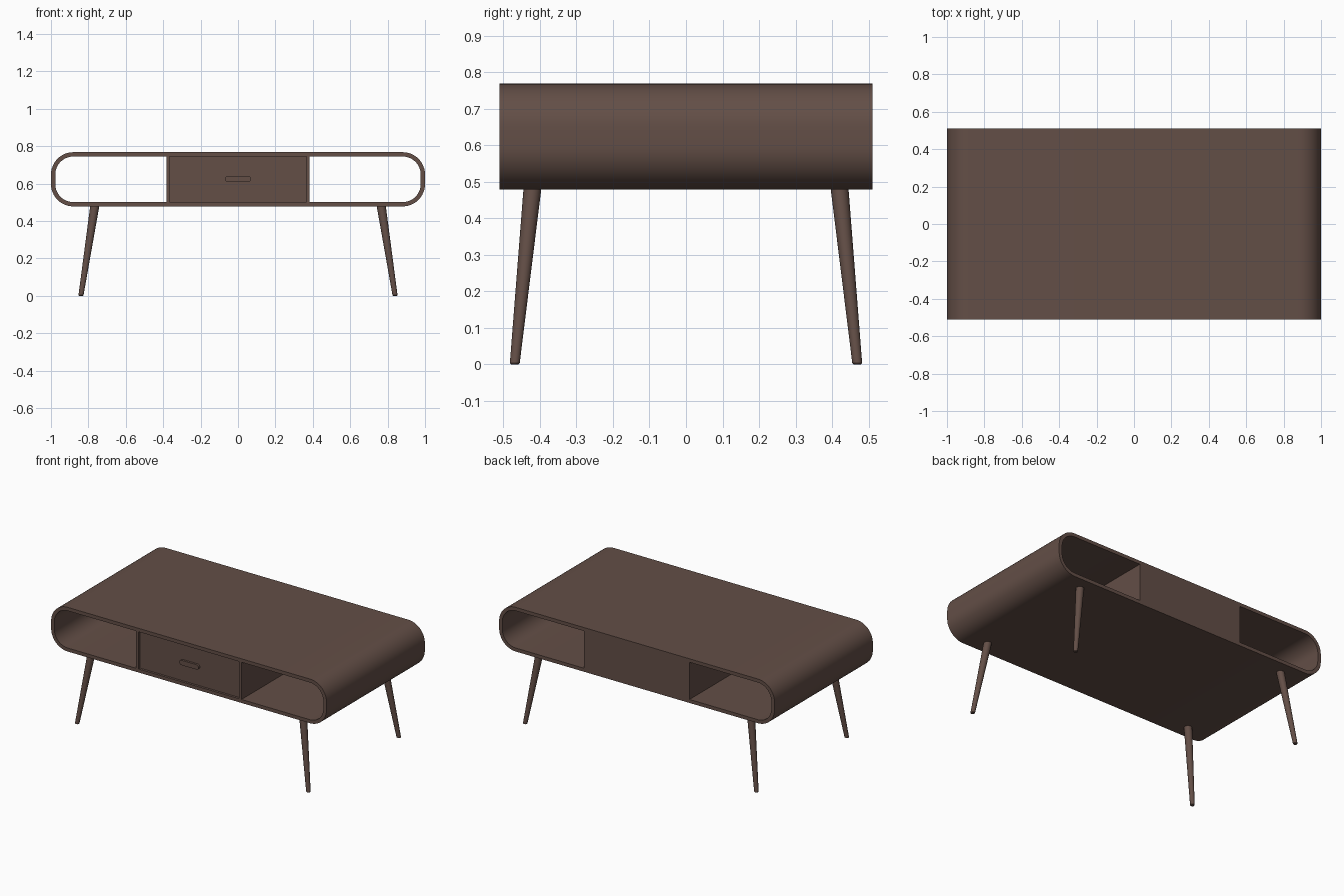
import bpy, bmesh, math
from mathutils import Vector

if "Cube" in bpy.data.objects:
    bpy.data.objects.remove(bpy.data.objects["Cube"])

wood = bpy.data.materials.new("dark brown wood")
wood.diffuse_color = (0.125, 0.077, 0.062, 1)
wood.use_nodes = True
wood.node_tree.nodes["Principled BSDF"].inputs["Base Color"].default_value = wood.diffuse_color

DEPTH = 0.51            # half depth
Z0, Z1 = 0.478, 0.768   # shell bottom and top
T = 0.023               # board thickness
ZC = (Z0 + Z1) / 2


def finish(name, bm, smooth=True):
    bmesh.ops.recalc_face_normals(bm, faces=bm.faces)
    me = bpy.data.meshes.new(name)
    bm.to_mesh(me)
    bm.free()
    ob = bpy.data.objects.new(name, me)
    bpy.context.collection.objects.link(ob)
    me.materials.append(wood)
    if smooth:
        bpy.ops.object.select_all(action='DESELECT')
        ob.select_set(True)
        bpy.context.view_layer.objects.active = ob
        bpy.ops.object.shade_smooth_by_angle(angle=math.radians(35))
    return ob


def rounded_rect(hx, hz, r, n):
    """Outline of a rounded rectangle in x and z, counter-clockwise."""
    pts = []
    for k, (sx, sz) in enumerate([(1, 1), (-1, 1), (-1, -1), (1, -1)]):
        for i in range(n + 1):
            a = math.pi / 2 * (k + i / n)
            pts.append((sx * (hx - r) + r * math.cos(a), sz * (hz - r) + r * math.sin(a)))
    return pts


def box(name, x0, x1, y0, y1, z0, z1):
    bm = bmesh.new()
    bmesh.ops.create_cube(bm, size=1)
    for v in bm.verts:
        v.co = Vector(((x0 + x1) / 2 + v.co.x * (x1 - x0),
                       (y0 + y1) / 2 + v.co.y * (y1 - y0),
                       (z0 + z1) / 2 + v.co.z * (z1 - z0)))
    return finish(name, bm, False)


# Shell: rounded tube open at front and back
bm = bmesh.new()
R, H = 0.12, (Z1 - Z0) / 2
outer = rounded_rect(1, H, R, 12)
inner = rounded_rect(1 - T, H - T, R - T, 12)
rings = [[bm.verts.new((x, y, ZC + z)) for x, z in prof]
         for prof, y in ((outer, -DEPTH), (outer, DEPTH), (inner, DEPTH), (inner, -DEPTH))]
n = len(outer)
for k in range(4):
    a, b = rings[k], rings[(k + 1) % 4]
    for i in range(n):
        j = (i + 1) % n
        bm.faces.new((a[i], a[j], b[j], b[i]))
finish("cabinet_shell", bm)

# Central drawer compartment: dividers, flush back, slightly recessed drawer
zi0, zi1 = Z0 + T, Z1 - T
X = 0.383
for side, s in (("left", -1), ("right", 1)):
    xa, xb = sorted((s * X, s * (X - 0.018)))
    box(side + "_divider", xa, xb, -DEPTH, DEPTH, zi0, zi1)
XI = X - 0.018
box("back_panel", -XI, XI, DEPTH - 0.02, DEPTH, zi0, zi1)
FRONT = -DEPTH + 0.015
box("drawer_front", -XI, XI, FRONT, FRONT + 0.02, zi0, zi1)

# Drawer pull: small rounded bar
bm = bmesh.new()
f = bm.faces.new([bm.verts.new((x, FRONT + 0.005, 0.625 + z))
                  for x, z in rounded_rect(0.07, 0.016, 0.0155, 6)])
ext = bmesh.ops.extrude_face_region(bm, geom=[f])
for v in ext["geom"]:
    if isinstance(v, bmesh.types.BMVert):
        v.co.y -= 0.019
bmesh.ops.delete(bm, geom=[f], context='FACES_ONLY')
finish("drawer_pull", bm)

# Four splayed tapered legs with softened feet
SEG = 24
for dn, sy in (("front", -1), ("back", 1)):
    for sn, sx in (("left", -1), ("right", 1)):
        foot, top = Vector((sx * 0.84, sy * 0.469, 0)), Vector((sx * 0.765, sy * 0.42, 0.485))
        bm = bmesh.new()
        loops = []
        for t, r in ((0, 0.010), (0.008, 0.0135), (1, 0.0245)):
            c = foot.lerp(top, t)
            loops.append([bm.verts.new((c.x + r * math.cos(2 * math.pi * i / SEG),
                                        c.y + r * math.sin(2 * math.pi * i / SEG), c.z))
                          for i in range(SEG)])
        for a, b in zip(loops, loops[1:]):
            for i in range(SEG):
                j = (i + 1) % SEG
                bm.faces.new((a[i], a[j], b[j], b[i]))
        bm.faces.new(loops[0])
        bm.faces.new(loops[-1])
        finish(f"{dn}_{sn}_leg", bm)
